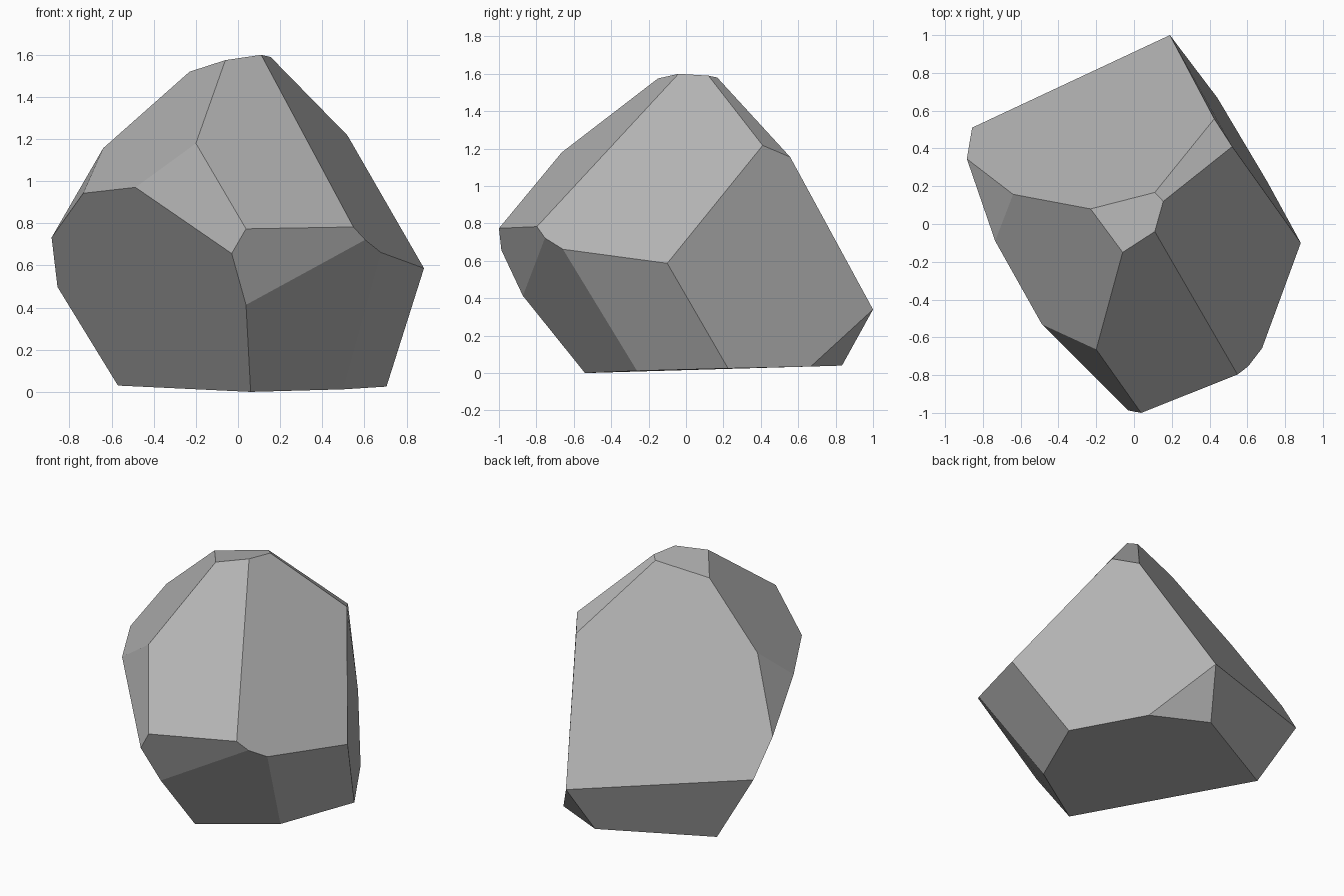
import bpy, bmesh, math

# Corner points of the faceted boulder, grouped by height
CORNERS = [
    # crown
    (-0.23, 0.08, 1.52), (-0.06, -0.15, 1.575), (0.11, 0.167, 1.58),
    (0.155, 0.12, 1.59), (0.11, -0.04, 1.60),
    # shoulders
    (0.425, 0.557, 1.155), (0.52, 0.41, 1.217), (-0.64, 0.157, 1.157),
    (-0.735, -0.09, 0.943), (-0.487, -0.532, 0.971), (-0.20, -0.664, 1.18),
    (-0.15, -0.513, 1.302),
    # girdle
    (-0.885, 0.345, 0.733), (-0.857, 0.51, 0.498), (0.19, 1.0, 0.34),
    (0.883, -0.10, 0.587), (0.678, -0.658, 0.662), (0.604, -0.754, 0.722),
    (0.548, -0.797, 0.783), (0.038, -1.0, 0.774), (-0.03, -0.987, 0.657),
    (0.038, -0.872, 0.413), (0.76, 0.112, 0.243),
    # base
    (0.06, -0.54, 0.0), (0.498, -0.262, 0.012), (0.705, 0.225, 0.025),
    (0.442, 0.667, 0.035), (0.09, 0.834, 0.04), (-0.57, 0.486, 0.03),
]

# Boulder: convex hull with near-flat triangles merged into facets
bm = bmesh.new()
for c in CORNERS:
    bm.verts.new(c)
bmesh.ops.convex_hull(bm, input=bm.verts[:])
bmesh.ops.delete(bm, geom=[v for v in bm.verts if not v.link_faces], context='VERTS')
bmesh.ops.dissolve_limit(bm, angle_limit=math.radians(4),
                         verts=bm.verts[:], edges=bm.edges[:])
bmesh.ops.recalc_face_normals(bm, faces=bm.faces[:])

mesh = bpy.data.meshes.new("boulder")
bm.to_mesh(mesh)
bm.free()
boulder = bpy.data.objects.new("boulder", mesh)
bpy.context.collection.objects.link(boulder)

# Plain stone colour
stone = bpy.data.materials.new("stone_grey")
stone.diffuse_color = (0.45, 0.45, 0.45, 1)
mesh.materials.append(stone)
